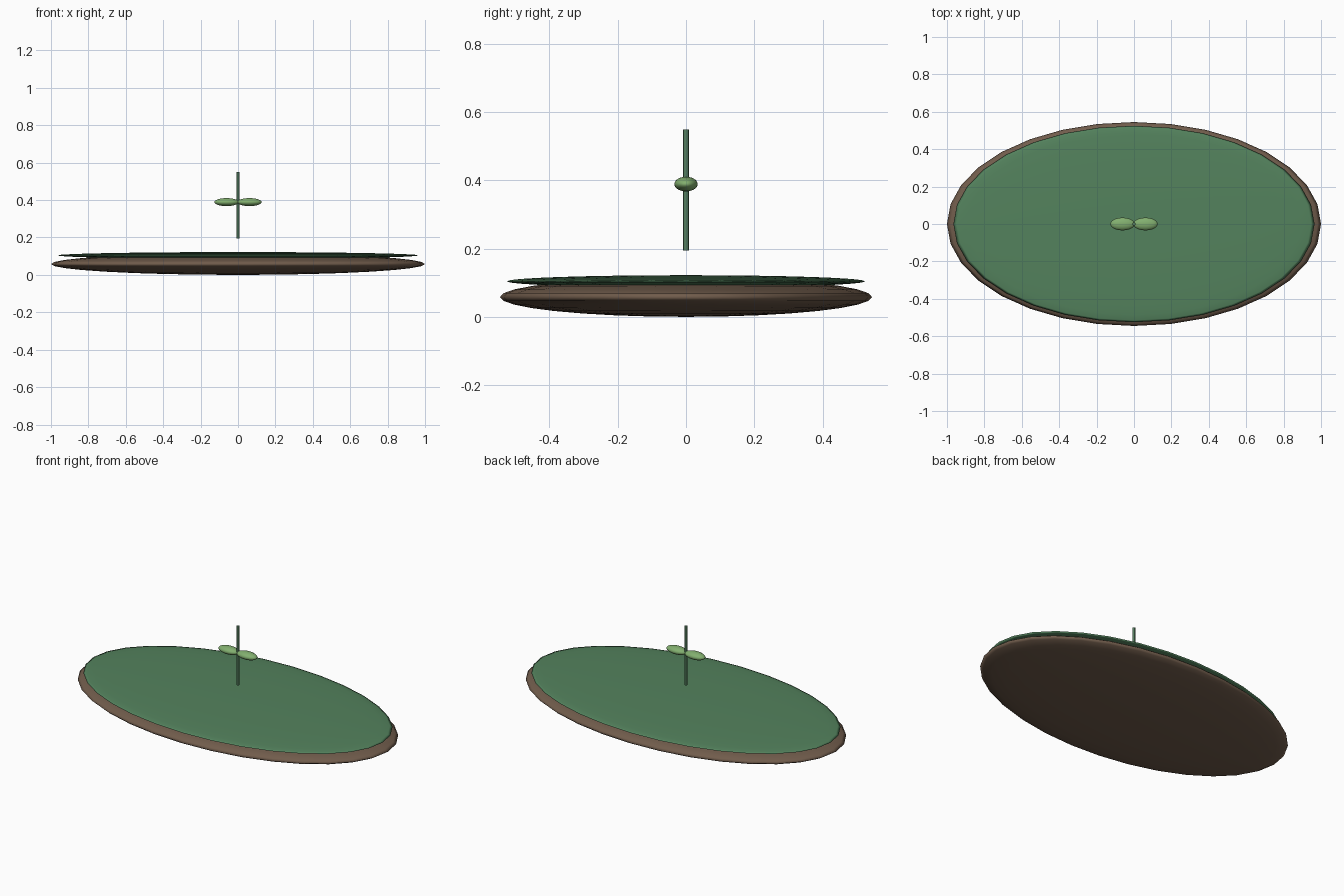
import bpy

if "Cube" in bpy.data.objects:
    bpy.data.objects.remove(bpy.data.objects["Cube"])


def material(name, rgb):
    m = bpy.data.materials.new(name)
    m.diffuse_color = (*rgb, 1.0)
    m.use_nodes = True
    m.node_tree.nodes["Principled BSDF"].inputs["Base Color"].default_value = m.diffuse_color
    return m


SOIL = material("soil brown", (0.165, 0.108, 0.072))
MOSS = material("moss green", (0.088, 0.225, 0.110))
STEM = material("stem green", (0.090, 0.210, 0.115))
LEAF = material("leaf green", (0.225, 0.430, 0.160))


def ellipsoid(name, centre, radii, mat, segments=32, rings=16):
    bpy.ops.mesh.primitive_uv_sphere_add(segments=segments, ring_count=rings,
                                         radius=1, location=centre)
    ob = bpy.context.object
    ob.name = name
    ob.scale = radii
    bpy.ops.object.transform_apply(location=False, rotation=False, scale=True)
    bpy.ops.object.shade_smooth()
    ob.data.materials.append(mat)
    return ob


# Flattened soil mound with a thinner moss cover
ellipsoid("soil_base", (0, 0, 0.058), (1.0, 0.545, 0.058), SOIL)
ellipsoid("moss_cover", (0, 0, 0.104), (0.965, 0.525, 0.018), MOSS)

# Thin upright stem, hovering above the moss
bpy.ops.mesh.primitive_cylinder_add(vertices=12, radius=0.009, depth=0.354,
                                    location=(0, 0, 0.372))
stem = bpy.context.object
stem.name = "stem"
stem.data.materials.append(STEM)
bpy.ops.object.shade_smooth_by_angle()

# Pair of leaves, one on each side of the stem
for side, label in ((-1, "left"), (1, "right")):
    ellipsoid(label + "_leaf", (side * 0.061, 0, 0.389), (0.065, 0.034, 0.0215), LEAF)
